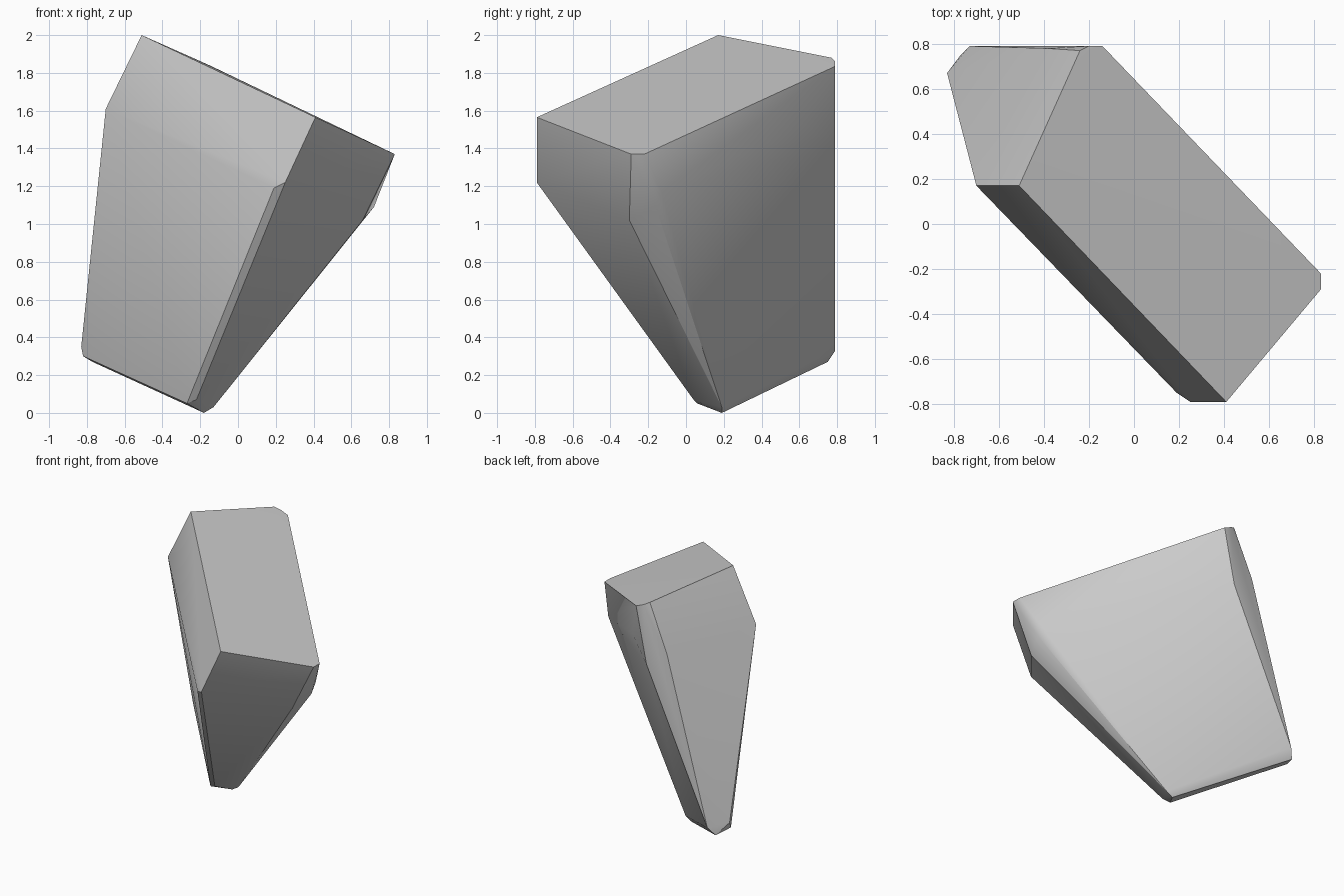
import bpy, bmesh, math

if "Cube" in bpy.data.objects:
    bpy.data.objects.remove(bpy.data.objects["Cube"])

# Corner loops of the tapered stone, from the flat cap down to the narrow foot
cap = [(-0.51, 0.17, 2.00), (0.41, -0.79, 1.565), (0.83, -0.29, 1.37),
       (0.83, -0.22, 1.37), (-0.14, 0.79, 1.835), (-0.20, 0.79, 1.86),
       (-0.24, 0.77, 1.88)]
shoulder = [(-0.70, 0.17, 1.61), (0.19, -0.75, 1.19), (0.25, -0.79, 1.22),
            (0.66, -0.30, 1.02), (0.72, -0.16, 1.09), (0.735, -0.13, 1.17),
            (0.01, 0.62, 1.52), (-0.226, 0.79, 1.42), (-0.39, 0.78, 1.53)]
foot = [(-0.27, 0.06, 0.05), (-0.22, 0.04, 0.07), (-0.18, 0.19, 0.0),
        (-0.13, 0.19, 0.03), (-0.73, 0.79, 0.33), (-0.77, 0.75, 0.27),
        (-0.82, 0.64, 0.30), (-0.83, 0.67, 0.35)]

# Wrap the loops in one faceted skin
bm = bmesh.new()
for p in cap + shoulder + foot:
    bm.verts.new(p)
bmesh.ops.convex_hull(bm, input=list(bm.verts))
loose = [v for v in bm.verts if not v.link_faces]
bmesh.ops.delete(bm, geom=loose, context='VERTS')
# Merge nearly flat triangles into clean facets
bmesh.ops.dissolve_limit(bm, angle_limit=math.radians(1.5),
                         verts=list(bm.verts), edges=list(bm.edges))
bmesh.ops.recalc_face_normals(bm, faces=list(bm.faces))
mesh = bpy.data.meshes.new("stone")
bm.to_mesh(mesh)
bm.free()

stone = bpy.data.objects.new("stone", mesh)
bpy.context.collection.objects.link(stone)

# Plain grey
grey = bpy.data.materials.new("light grey")
grey.diffuse_color = (0.6, 0.6, 0.6, 1.0)
grey.use_nodes = True
grey.node_tree.nodes["Principled BSDF"].inputs["Base Color"].default_value = grey.diffuse_color
mesh.materials.append(grey)

# Soft chamfers, crisp main edges
bpy.context.view_layer.objects.active = stone
stone.select_set(True)
bpy.ops.object.shade_smooth_by_angle(angle=math.radians(30))
